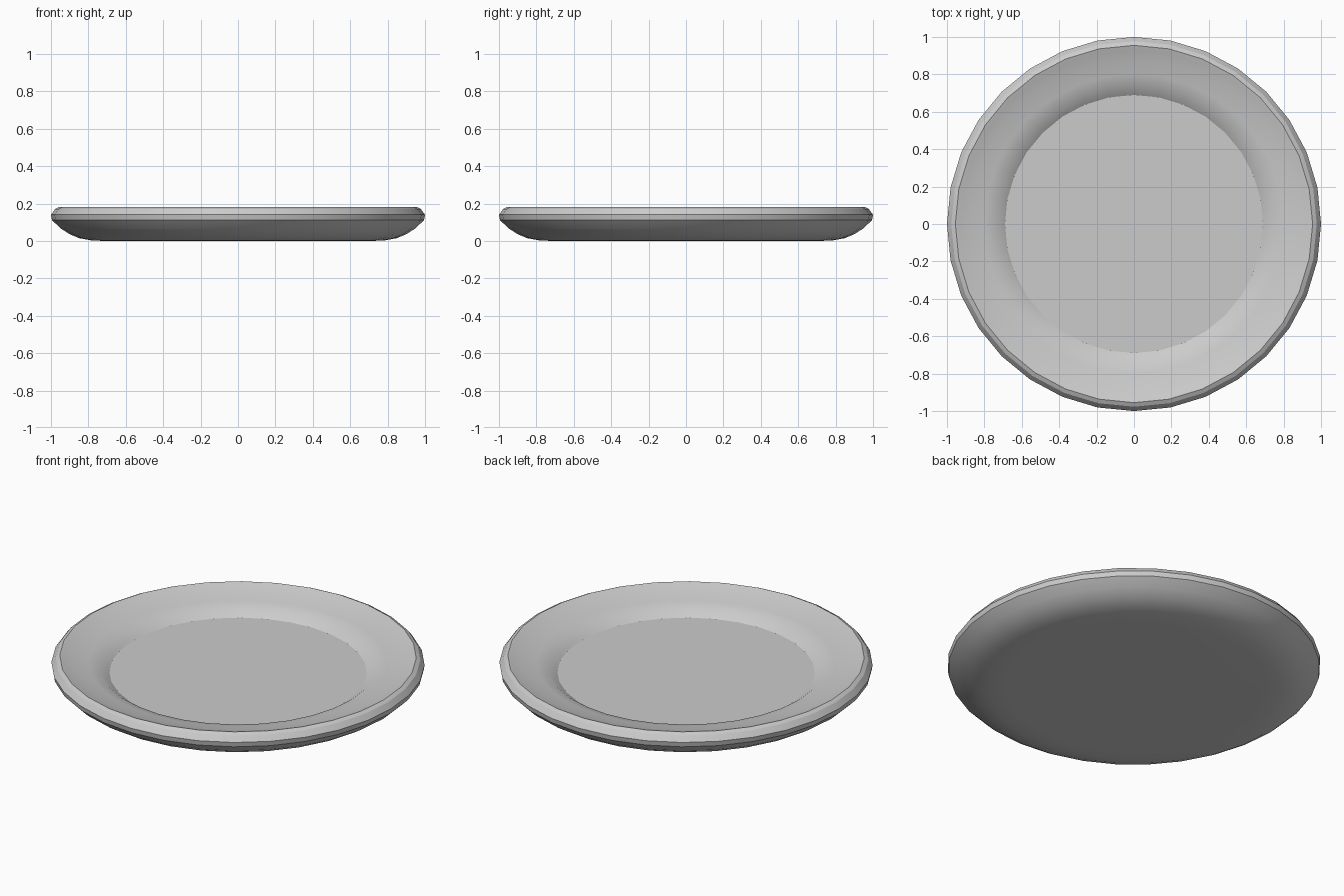
import bpy, bmesh
from math import cos, sin, tau, radians

if "Cube" in bpy.data.objects:
    bpy.data.objects.remove(bpy.data.objects["Cube"])

SIDES = 32

# Half cross-section (radius, height): underside, rim, inner wall, well
profile = [
    (0.70, 0.0), (0.78, 0.002), (0.85, 0.015), (0.90, 0.036), (0.95, 0.068), (0.995, 0.112),
    (1.0, 0.14), (0.977, 0.171), (0.955, 0.182),
    (0.93, 0.174), (0.88, 0.156), (0.80, 0.141), (0.74, 0.125), (0.69, 0.09),
]

# Plate body: spin the profile into rings and cap both flat discs
bm = bmesh.new()
rings = [[bm.verts.new((r * cos(tau * i / SIDES), r * sin(tau * i / SIDES), z))
          for i in range(SIDES)] for r, z in profile]
for a, b in zip(rings, rings[1:]):
    for i in range(SIDES):
        j = (i + 1) % SIDES
        bm.faces.new((a[i], a[j], b[j], b[i]))
bm.faces.new(rings[0][::-1])
bm.faces.new(rings[-1])
bmesh.ops.recalc_face_normals(bm, faces=bm.faces)

mesh = bpy.data.meshes.new("plate")
bm.to_mesh(mesh)
bm.free()
plate = bpy.data.objects.new("plate", mesh)
bpy.context.collection.objects.link(plate)

# Smooth curves with crisp rim edges
bpy.context.view_layer.objects.active = plate
plate.select_set(True)
bpy.ops.object.shade_smooth_by_angle(angle=radians(26))
